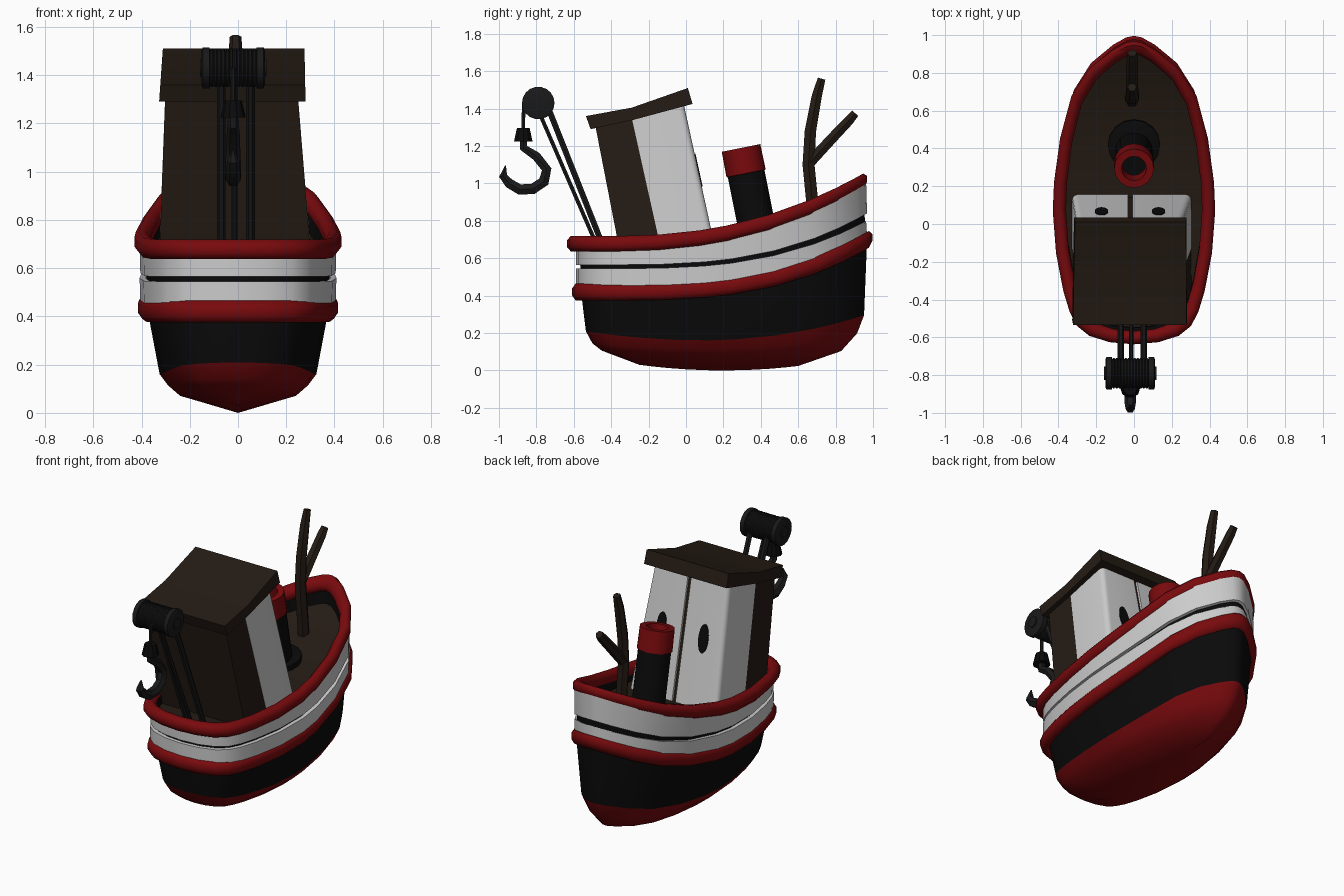
import bpy, bmesh, math
from mathutils import Vector

if "Cube" in bpy.data.objects:
    bpy.data.objects.remove(bpy.data.objects["Cube"])

def mat(name, c):
    m = bpy.data.materials.new(name)
    m.diffuse_color = (*c, 1)
    m.use_nodes = True
    m.node_tree.nodes["Principled BSDF"].inputs["Base Color"].default_value = m.diffuse_color
    return m

RED, BLACK = mat("red", (.19, .003, .004)), mat("black", (.003, .003, .003))
WHITE, BROWN = mat("white", (.60, .60, .60)), mat("brown", (.018, .011, .007))
IRON = mat("iron", (.010, .010, .011))

def finish(ob, m, angle=35):
    bpy.ops.object.select_all(action='DESELECT')
    ob.select_set(True)
    bpy.context.view_layer.objects.active = ob
    ob.data.materials.append(m)
    bpy.ops.object.shade_smooth_by_angle(angle=math.radians(angle))
    return ob

def from_bm(name, bm, m, angle=35):
    bmesh.ops.recalc_face_normals(bm, faces=bm.faces)
    me = bpy.data.meshes.new(name)
    bm.to_mesh(me)
    bm.free()
    ob = bpy.data.objects.new(name, me)
    bpy.context.collection.objects.link(ob)
    return finish(ob, m, angle)

# Half outline of the hull seen from above, bow to stern, in unit size
HALF = [(0, 1), (.1, .995), (.27, .97), (.55, .91), (.77, .82), (.91, .68), (.985, .535), (1, .44),
        (.96, .3), (.87, .175), (.79, .105), (.7, .06), (.55, .028), (.3, .007), (0, 0)]
PLAN = HALF + [(-u, v) for u, v in HALF[-2:0:-1]]

def sheer(y, s):
    """rise towards the bow; lower lines stay flat for longer"""
    return s * .335 * (max(0, y + .4) / 1.35) ** (2.3 if s > .9 else 2.9)

def ring(w, aft, fwd, z, s, k=0):
    pts = []
    for u, v in PLAN:
        y = aft + v * (fwd - aft)
        pts.append((u * w, y, z + sheer(y, s) + k * (y - .2) ** 2))
    return pts

def bridge(bm, rings, closed):
    rows = [[bm.verts.new(p) for p in r] for r in rings]
    n = len(rows[0])
    for i in range(len(rows) if closed else len(rows) - 1):
        a, b = rows[i], rows[(i + 1) % len(rows)]
        for j in range(n):
            bm.faces.new((a[j], a[(j + 1) % n], b[(j + 1) % n], b[j]))
    return rows

def loft(name, levels, m, closed=False, angle=50):
    bm = bmesh.new()
    bridge(bm, [ring(*l) for l in levels], closed)
    bmesh.ops.remove_doubles(bm, verts=bm.verts, dist=.0005)
    return from_bm(name, bm, m, angle)

def rim(name, w, aft, fwd, z, s, rx, rz):
    levels = []
    for i in range(8):
        a = math.radians(45 * i + 22.5)
        d = rx * math.cos(a) * 1.08
        levels.append((w + d, aft - d, fwd + d, z + rz * math.sin(a) * 1.08, s))
    loft(name, levels, RED, True, 60)

# Hull
CHINE = (.325, -.535, .952, .155, .25, .1)
loft("hull_bottom", [(0, -.25, .6, 0, 0, .15), (.24, -.45, .83, .07, 0, .085),
                     (.29, -.50, .915, .11, .17, .07), CHINE], RED)
loft("hull_side", [CHINE, (.375, -.56, .967, .41, .75), (.385, -.57, .94, .69, 1),
                   (.365, -.55, .92, .69, 1), (.36, -.545, .91, .6, .6)], BLACK)
for name, z0, s0, z1, s1 in [("lower_plank", .45, .77, .545, .74), ("upper_plank", .565, .79, .67, 1)]:
    loft(name, [(.383, -.565, .945, z0, s0), (.405, -.588, .968, z0, s0),
                (.408, -.588, .963, z1, s1), (.383, -.565, .94, z1, s1)], WHITE, True)
rim("lower_rim", .384, -.578, .965, .42, .79, .031, .045)
rim("upper_rim", .395, -.602, .933, .678, 1, .035, .041)

# Deck
bm = bmesh.new()
edge = ring(.37, -.555, .92, .635, .78)
h = len(HALF)
left = [bm.verts.new(p) for p in edge[:h]]
right = [left[0]] + [bm.verts.new((-p[0], p[1], p[2])) for p in edge[1:h - 1]] + [left[-1]]
for i in range(h - 1):
    quad = [left[i], left[i + 1], right[i + 1], right[i]]
    bm.faces.new(list(dict.fromkeys(quad)))
from_bm("deck", bm, BROWN)

# Wheelhouse: side profiles (y, z) extruded across a width that narrows upwards
CX = -.02
def slab(name, prof, x0, x1, m, bevel=None):
    """x0, x1 are functions of z"""
    bm = bmesh.new()
    a = [bm.verts.new((x0(z), y, z)) for y, z in prof]
    b = [bm.verts.new((x1(z), y, z)) for y, z in prof]
    bm.faces.new(a)
    bm.faces.new(b)
    n = len(prof)
    for i in range(n):
        bm.faces.new((a[i], a[(i + 1) % n], b[(i + 1) % n], b[i]))
    if bevel:
        e = bm.edges.get((b[1], b[2]))
        bmesh.ops.bevel(bm, geom=[e], offset=bevel, segments=4, profile=.5, affect='EDGES')
    return from_bm(name, bm, m)

def wall(s, z, inset=0):
    return -.011 - .022 * (z - .6) + s * (.317 - .06 * (z - .6) - inset)

slab("cabin_back", [(-.347, .6), (-.123, .6), (-.29, 1.35), (-.487, 1.32)],
     lambda z: wall(-1, z), lambda z: wall(1, z), BROWN)
slab("cabin_core", [(-.2, .6), (.153, .6), (-.025, 1.42), (-.35, 1.32)],
     lambda z: wall(-1, z, .025), lambda z: wall(1, z, .025), BROWN)
for side, s in (("left", -1), ("right", 1)):
    slab("cabin_panel_" + side, [(-.123, .6), (.168, .6), (-.012, 1.425), (-.29, 1.35)],
         lambda z: CX + s * .012, lambda z: wall(s, z, -.001), WHITE, .03)
slab("roof", [(-.51, 1.29), (-.28, 1.34), (.035, 1.425), (.01, 1.51), (-.29, 1.405), (-.535, 1.36)],
     lambda z: -.327 + .07 * (z - 1.29), lambda z: .28 - .02 * (z - 1.29), BROWN)

def lathe(name, prof, base, axis, m, sides=16, scale=(1, 1), angle=35):
    """prof is (radius, height) along the axis"""
    bm = bmesh.new()
    q = Vector(axis).to_track_quat('Z', 'Y')
    rings = []
    for r, t in prof:
        rings.append([Vector(base) + q @ Vector((r * scale[0] * math.cos(2 * math.pi * i / sides),
                      r * scale[1] * math.sin(2 * math.pi * i / sides), t)) for i in range(sides)])
    rows = bridge(bm, rings, False)
    bm.faces.new(rows[0])
    bm.faces.new(rows[-1])
    return from_bm(name, bm, m, angle)

# Oval windows
for side, x in (("left", -.172), ("right", .130)):
    lathe("window_" + side, [(1, -.012), (1, .005)], (x, .065, 1.07), (0, 1, .218), BLACK, 20, (.035, .09))

# Funnel
up = Vector((0, -.2, 1)).normalized()
foot = Vector((0, .4, .66))
lathe("funnel", [(.1, 0), (.1, .41)], foot, up, BLACK)
lathe("funnel_top", [(.1, .4), (.107, .402), (.105, .54), (.066, .54), (.06, .25)], foot, up, RED)
lathe("funnel_base", [(.138, -.03), (.138, .03), (.1, .045)], (0, .42, .70), (0, -.18, 1), BLACK)

def tube(name, pts, radii, m, res=1):
    cu = bpy.data.curves.new(name, 'CURVE')
    cu.dimensions = '3D'
    cu.bevel_depth, cu.bevel_resolution, cu.use_fill_caps = 1, res, True
    sp = cu.splines.new('POLY')
    sp.points.add(len(pts) - 1)
    for p, co, r in zip(sp.points, pts, radii):
        p.co, p.radius = (*co, 1), r
    ob = bpy.data.objects.new(name, cu)
    bpy.context.collection.objects.link(ob)
    bpy.ops.object.select_all(action='DESELECT')
    ob.select_set(True)
    bpy.context.view_layer.objects.active = ob
    bpy.ops.object.convert(target='MESH')
    return finish(bpy.context.view_layer.objects.active, m)

# Forked bow post
tube("bow_post", [(-.01, .69, .74), (-.01, .675, .9), (-.01, .655, 1.1), (-.01, .665, 1.28), (-.01, .70, 1.47),
                  (-.01, .725, 1.56)], [.038, .037, .037, .035, .031, .024], BROWN)
tube("bow_post_branch", [(-.01, .66, 1.11), (-.01, .78, 1.24), (-.01, .87, 1.335), (-.01, .905, 1.375)],
     [.033, .032, .03, .025], BROWN)

# Crane arms
for side, x in (("left", -.07), ("right", .052)):
    tube("crane_arm_" + side, [(x, -.43, .63), (x, -.735, 1.40)], [.018] * 2, IRON)
tube("crane_cable", [(CX + .005, -.46, .63), (CX + .005, -.785, 1.38)], [.012] * 2, IRON)

# Winch drum with coiled rope
R, L = .087, .132
prof = [(.07, -L), (R, -L + .006), (R, -L + .034), (.074, -L + .036)]
coils = 12
step = 2 * (L - .036) / coils
for i in range(coils):
    t = -L + .036 + i * step
    prof += [(.081, t + step * .3), (.081, t + step * .7), (.074, t + step)]
prof += [(R, L - .034), (R, L - .006), (.07, L)]
lathe("winch_drum", prof, (CX, -.79, 1.43), (1, 0, 0), IRON, 18)
lathe("winch_axle", [(.035, -L - .006), (.035, L + .006)], (CX, -.79, 1.43), (1, 0, 0), IRON, 12)

# Hanging hook
tube("hook_rope", [(CX, -.868, 1.43), (CX, -.87, 1.27)], [.011] * 2, IRON)
lathe("hook_block", [(.052, 1.225), (.036, 1.295)], (CX, -.87, 0), (0, 0, 1), BLACK, 10)
tube("hook", [(CX, -.87, 1.24), (CX, -.868, 1.19), (CX, -.80, 1.145), (CX, -.745, 1.075), (CX, -.76, 1.01),
              (CX, -.82, .97), (CX, -.89, .968), (CX, -.945, 1.0), (CX, -.978, 1.04), (CX, -.965, 1.095)],
     [.022, .024, .028, .03, .033, .033, .032, .03, .025, .003], IRON)
